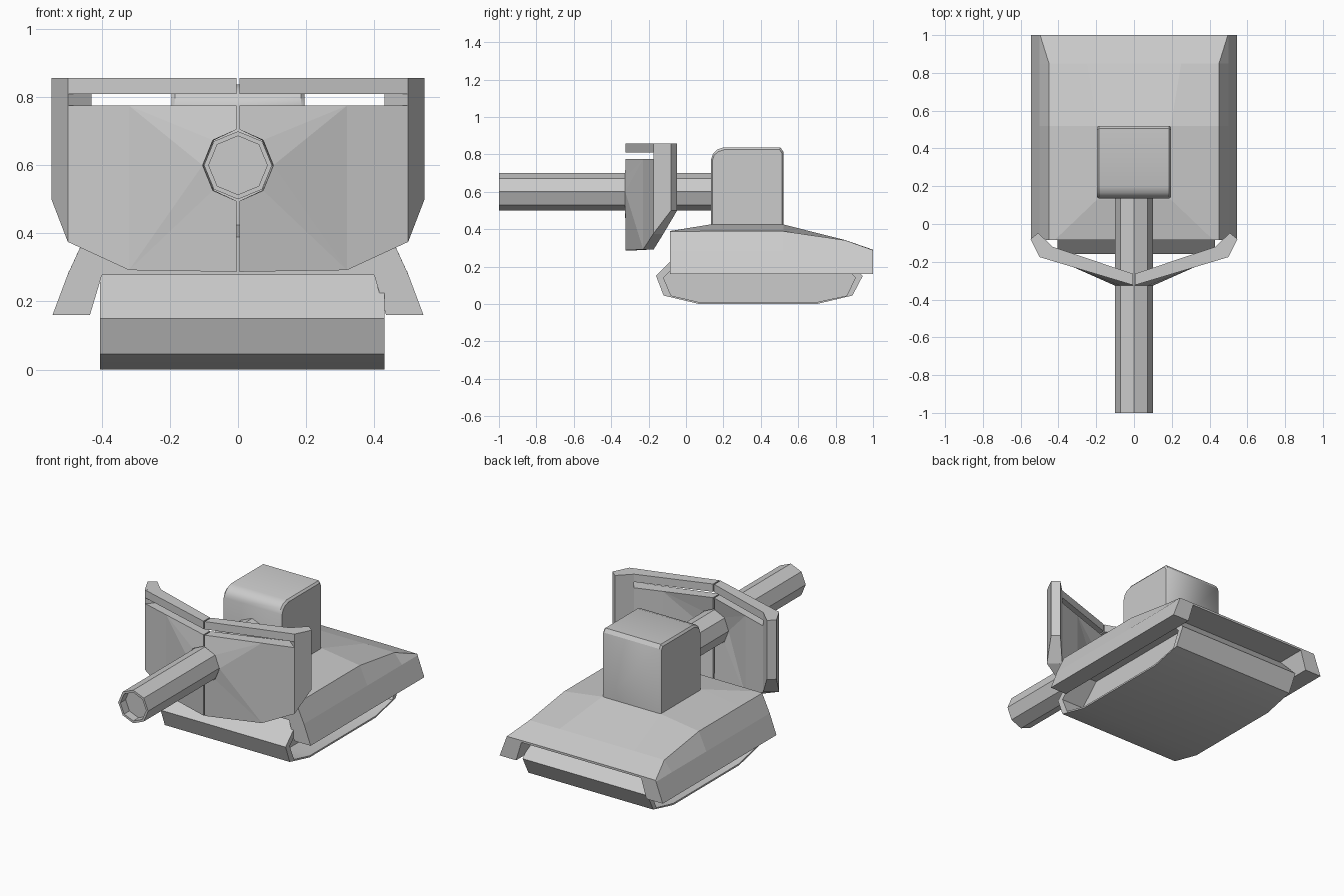
import bpy, math

if "Cube" in bpy.data.objects:
    bpy.data.objects.remove(bpy.data.objects["Cube"])


def make(name, verts, faces, mirror=False, smooth=None):
    import bmesh
    me = bpy.data.meshes.new(name)
    me.from_pydata(verts, [], faces)
    bm = bmesh.new()
    bm.from_mesh(me)
    bmesh.ops.recalc_face_normals(bm, faces=bm.faces)
    bm.to_mesh(me)
    bm.free()
    ob = bpy.data.objects.new(name, me)
    bpy.context.collection.objects.link(ob)
    if mirror:
        ob.modifiers.new("Mirror", "MIRROR").use_clip = False
    if smooth:
        bpy.ops.object.select_all(action='DESELECT')
        ob.select_set(True)
        bpy.context.view_layer.objects.active = ob
        bpy.ops.object.shade_smooth_by_angle(angle=math.radians(smooth))
    return ob


def loft(name, rings, smooth=None):
    """Skin a list of equal closed rings and cap both ends."""
    n = len(rings[0])
    verts = [p for r in rings for p in r]
    faces = [(k * n + i, k * n + (i + 1) % n, (k + 1) * n + (i + 1) % n, (k + 1) * n + i)
             for k in range(len(rings) - 1) for i in range(n)]
    faces += [tuple(range(n)), tuple(range(len(verts) - n, len(verts)))]
    return make(name, verts, faces, smooth=smooth)


# Track block: smooth belt with recessed ends
belt = [(-.16, .15), (-.12, .045), (.07, 0), (.7, 0), (.89, .045), (.945, .15), (.81, .285), (-.025, .285)]
inner = [(-.12, .14), (-.08, .045), (.07, .01), (.7, .01), (.86, .045), (.905, .14), (.79, .26), (0, .26)]


def at_x(profile, x):
    return [(x, y, z) for y, z in profile]


loft("track_block", [at_x(inner, -.255), at_x(inner, -.405), at_x(belt, -.405),
                     at_x(belt, .43), at_x(inner, .43), at_x(inner, .28)], smooth=40)

# Hull: y, shoulder x, shoulder z, roof x, roof z
stations = [(-.085, .45, .388, .42, .39), (.13, .45, .389, .195, .425), (.52, .45, .389, .195, .425),
            (.85, .45, .341, .25, .342), (1.0, .497, .288, .3, .29)]
rings = []
for y, sx, sz, rx, rz in stations:
    half = [(.40, .277), (.435, .16), (.545, .16), (.50, .28), (sx, sz), (rx, rz)]
    rings.append([(x, y, z) for x, z in half] + [(-x, y, z) for x, z in reversed(half)])
loft("hull", rings)

# Turret block with rounded front edge
turret = [(.135, .41), (.135, .775), (.145, .805), (.165, .825), (.2, .837), (.505, .837), (.52, .815), (.52, .41)]
mid_y, mid_z = .33, .6
small = [(mid_y + (y - mid_y) * .97, z if z < .5 else mid_z + (z - mid_z) * .95) for y, z in turret]
loft("turret", [at_x(small, -.195), at_x(turret, -.185), at_x(turret, .185), at_x(small, .195)], smooth=32)


# Octagonal barrel with hollow muzzle
def octagon(r, y):
    return [(r * math.sin(i * math.pi / 4), y, .6 + r * math.cos(i * math.pi / 4)) for i in range(8)]


loft("barrel", [octagon(.1, .2), octagon(.1, -1), octagon(.086, -1), octagon(.086, -.95)])


# Gun shield: every front point gets a matching point on the back surface
def slab(name, front, back, faces, border):
    n = len(front)
    m = len(border)
    allf = list(faces) + [tuple(i + n for i in f) for f in faces]
    for k in range(m):
        a, b = border[k], border[(k + 1) % m]
        allf.append((a, b, b + n, a + n))
    return make(name, front + back, allf, mirror=True)


def front_pt(x, z):
    return (x, -.325 + .3 * x, z)


def back_pt(x, z):
    x = .004 + (x - .004) * .86
    return (x, -.265 + .335 * x, z)


outline = [(.004, .287), (.32, .292), (.5, .375), (.5, .775), (.32, .775), (.004, .775)]
hole = [(.004, .495), (.074, .526), (.104, .6), (.074, .674), (.004, .705)]
slab("shield_plate",
     [front_pt(*p) for p in outline] + [(x, -.325, z) for x, z in hole],
     [back_pt(*p) for p in outline] + [(x * .95 if x > .01 else x, -.265, z) for x, z in hole],
     [(0, 1, 7, 6), (1, 8, 7), (1, 2, 3, 4), (1, 4, 8), (4, 9, 8), (4, 5, 10, 9)],
     [0, 1, 2, 3, 4, 5, 10, 9, 8, 7, 6])

# Rail above the viewing slit
rail = [(.004, .81), (.5, .81), (.5, .857), (.004, .857)]
slab("shield_rail", [front_pt(*p) for p in rail], [back_pt(*p) for p in rail], [(0, 1, 2, 3)], [0, 1, 2, 3])

# Swept side wings
slab("shield_wing",
     [(.5, -.175, .375), (.548, -.08, .5), (.548, -.08, .857), (.5, -.175, .857)],
     [(.431, -.121, .375), (.507, -.047, .5), (.507, -.047, .857), (.431, -.121, .857)],
     [(0, 1, 2, 3)], [0, 1, 2, 3])
